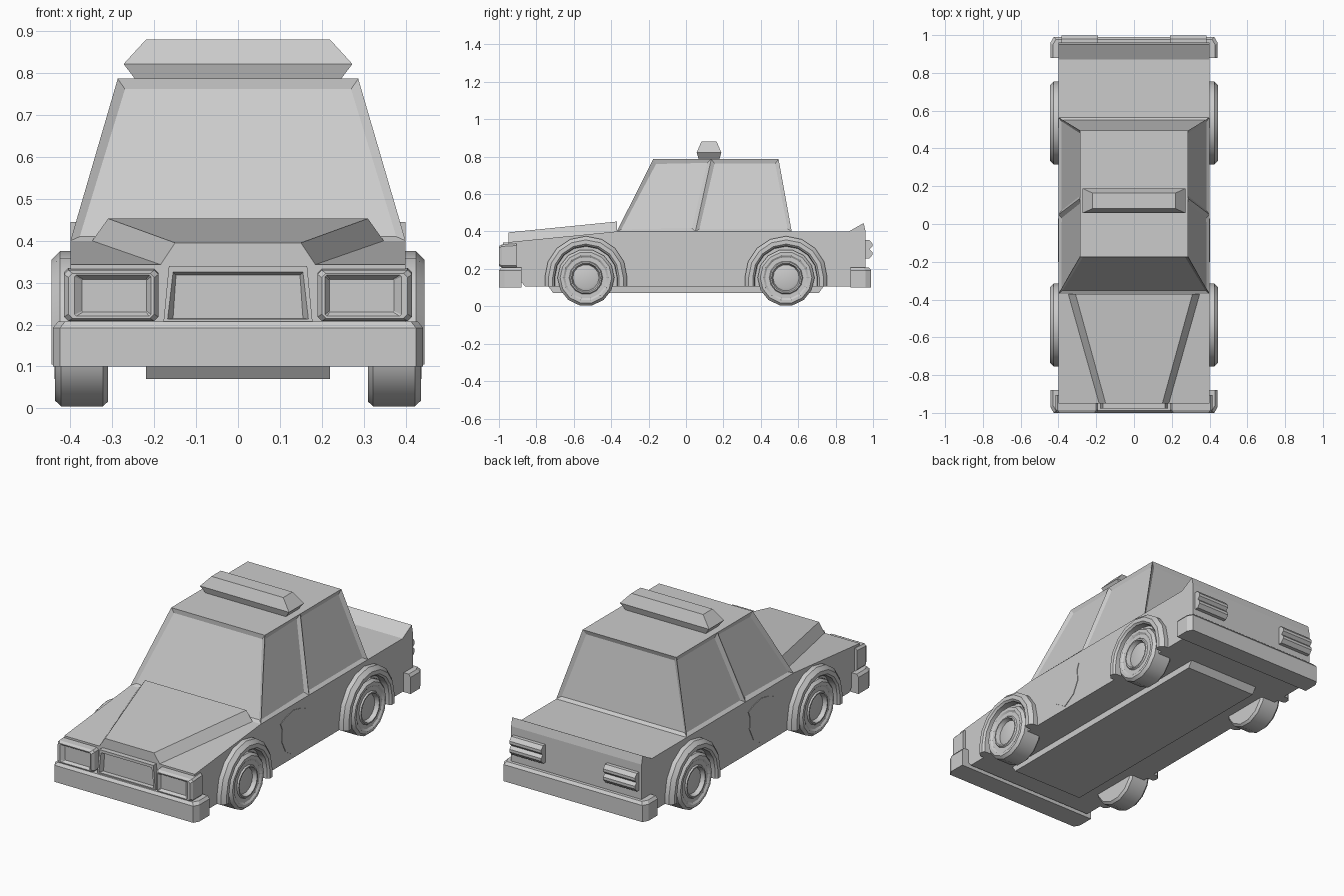
import bpy, bmesh
from math import sin, cos, pi

if "Cube" in bpy.data.objects:
    bpy.data.objects.remove(bpy.data.objects["Cube"])


def finish(name, bm, smooth=False):
    bmesh.ops.recalc_face_normals(bm, faces=bm.faces[:])
    me = bpy.data.meshes.new(name)
    bm.to_mesh(me)
    bm.free()
    ob = bpy.data.objects.new(name, me)
    bpy.context.collection.objects.link(ob)
    if smooth:
        bpy.ops.object.select_all(action='DESELECT')
        ob.select_set(True)
        bpy.context.view_layer.objects.active = ob
        bpy.ops.object.shade_smooth_by_angle(angle=0.5)
    return ob


def loft_bm(rings):
    """Skin a list of equal-length point rings and cap both ends."""
    bm = bmesh.new()
    vs = [[bm.verts.new(p) for p in r] for r in rings]
    n = len(vs[0])
    for a, b in zip(vs, vs[1:]):
        for i in range(n):
            j = (i + 1) % n
            bm.faces.new((a[i], a[j], b[j], b[i]))
    bm.faces.new(vs[0])
    bm.faces.new(vs[-1])
    bmesh.ops.recalc_face_normals(bm, faces=bm.faces[:])
    return bm


def loft(name, rings, smooth=False):
    return finish(name, loft_bm(rings), smooth)


def prism_x(name, profile, x0, x1):
    return loft(name, [[(x, y, z) for y, z in profile] for x in (x0, x1)])


def plate(y, x0, x1, z0, z1, c, s=1):
    """Rectangle facing y with clipped corners."""
    pts = [(x0 + c, z0), (x1 - c, z0), (x1, z0 + c), (x1, z1 - c),
           (x1 - c, z1), (x0 + c, z1), (x0, z1 - c), (x0, z0 + c)]
    return [(s * x, y, z) for x, z in pts]


def rect_xy(z, hx, y0, y1):
    return [(-hx, y0, z), (hx, y0, z), (hx, y1, z), (-hx, y1, z)]


# Main body with the raised tail lip
prism_x("body", [(-.95, .13), (-.88, .13), (-.86, .105), (.96, .105), (.96, .40),
                 (.95, .445), (.87, .40), (-.37, .40), (-.95, .343)], -.40, .40)

# Raised hood panel, tapering toward the grille
loft("hood", [[(-.19, -.95, .335), (.19, -.95, .335), (.15, -.95, .395), (-.15, -.95, .395)],
              [(-.355, -.37, .39), (.355, -.37, .39), (.31, -.37, .453), (-.31, -.37, .453)]])

# Cabin with sunken windows, two on each side
def cabin_ring(z, hx, y0, ym, y1):
    return [(-hx, y0, z), (hx, y0, z), (hx, ym, z), (hx, y1, z), (-hx, y1, z), (-hx, ym, z)]

bm = loft_bm([cabin_ring(.40, .40, -.37, .05, .565), cabin_ring(.787, .287, -.175, .135, .495)])
panes = [f for f in bm.faces if abs(f.normal.z) < .9]
bmesh.ops.inset_individual(bm, faces=panes, thickness=.028, depth=-.012)
finish("cabin", bm)

# Roof light bar
loft("light_bar", [rect_xy(.785, .245, .068, .178), rect_xy(.822, .273, .057, .189),
                   rect_xy(.88, .22, .082, .164)])

# Underbody
prism_x("underbody", [(-.745, .12), (-.71, .07), (.71, .07), (.745, .12)], -.22, .22)

# Bumpers, wrapping round the corners
def bumper_ring(z, d, s, end):
    e = end - d
    return [(-.442 + d, s * .88, z), (-.442 + d, s * (e - .03), z), (-.425 + d, s * e, z),
            (.425 - d, s * e, z), (.442 - d, s * (e - .03), z), (.442 - d, s * .88, z)]

for name, s, end in (("front_bumper", -1, 1.0), ("rear_bumper", 1, .99)):
    loft(name, [bumper_ring(.10, 0, s, end), bumper_ring(.192, 0, s, end),
                bumper_ring(.207, .012, s, end)])

# Grille with a sunken centre
def grille_ring(y, bot, top, z0, z1):
    return [(-bot, y, z0), (bot, y, z0), (top, y, z1), (-top, y, z1)]

loft("grille", [grille_ring(-.93, .178, .165, .205, .34), grille_ring(-.978, .178, .165, .205, .34),
                grille_ring(-.978, .168, .155, .213, .325), grille_ring(-.956, .155, .148, .215, .318)])

SIDES = 14
SHIELD = [(0, .12), (.07, .165), (.105, .235), (.10, .30), (.115, .335), (.07, .355), (0, .37),
          (-.07, .355), (-.115, .335), (-.10, .30), (-.105, .235), (-.07, .165)]
TYRE = [(.31, .14), (.322, .152), (.422, .152), (.437, .138), (.437, .122), (.43, .112),
        (.43, .09), (.438, .085), (.438, .078), (.415, .07), (.42, .055)]
ARCH = [(.165, .39), (.168, .435), (.178, .445), (.20, .445), (.22, .425), (.22, .39)]
TAIL = [(.94, .255), (.98, .255), (.997, .275), (.997, .29), (.982, .305),
        (.997, .32), (.997, .335), (.98, .355), (.94, .355)]

for side, s in (("right", 1), ("left", -1)):
    # Headlights: rounded housing with a recessed lens
    loft(side + "_headlight", [plate(-.905, .19, .415, .208, .335, .01, s),
                               plate(-.985, .19, .415, .208, .33, .01, s),
                               plate(-1.0, .20, .405, .215, .322, .01, s),
                               plate(-1.0, .208, .39, .22, .318, .004, s),
                               plate(-.985, .218, .372, .23, .308, .002, s)])
    # Tail lights with a groove across
    prism_x(side + "_tail_light", TAIL, s * .19, s * .385)
    # Door shield
    prism_x(side + "_door_shield", [(y - .087, z) for y, z in SHIELD], s * .395, s * .403)

    for end, cy in (("front", -.535), ("rear", .535)):
        # Wheel, turned about the axle
        loft(f"{end}_{side}_wheel",
             [[(s * x, cy + r * cos(2 * pi * i / SIDES), .153 + r * sin(2 * pi * i / SIDES))
               for i in range(SIDES)] for x, r in TYRE], True)
        # Wheel arch trim with short straight legs
        steps = [pi * i / 8 for i in range(9)]
        path = [(0, -.05)] + [(a, 0) for a in steps] + [(pi, -.05)]
        loft(f"{end}_{side}_arch",
             [[(s * x, cy + r * cos(a), .155 + r * sin(a) + drop) for r, x in ARCH]
              for a, drop in path], True)
